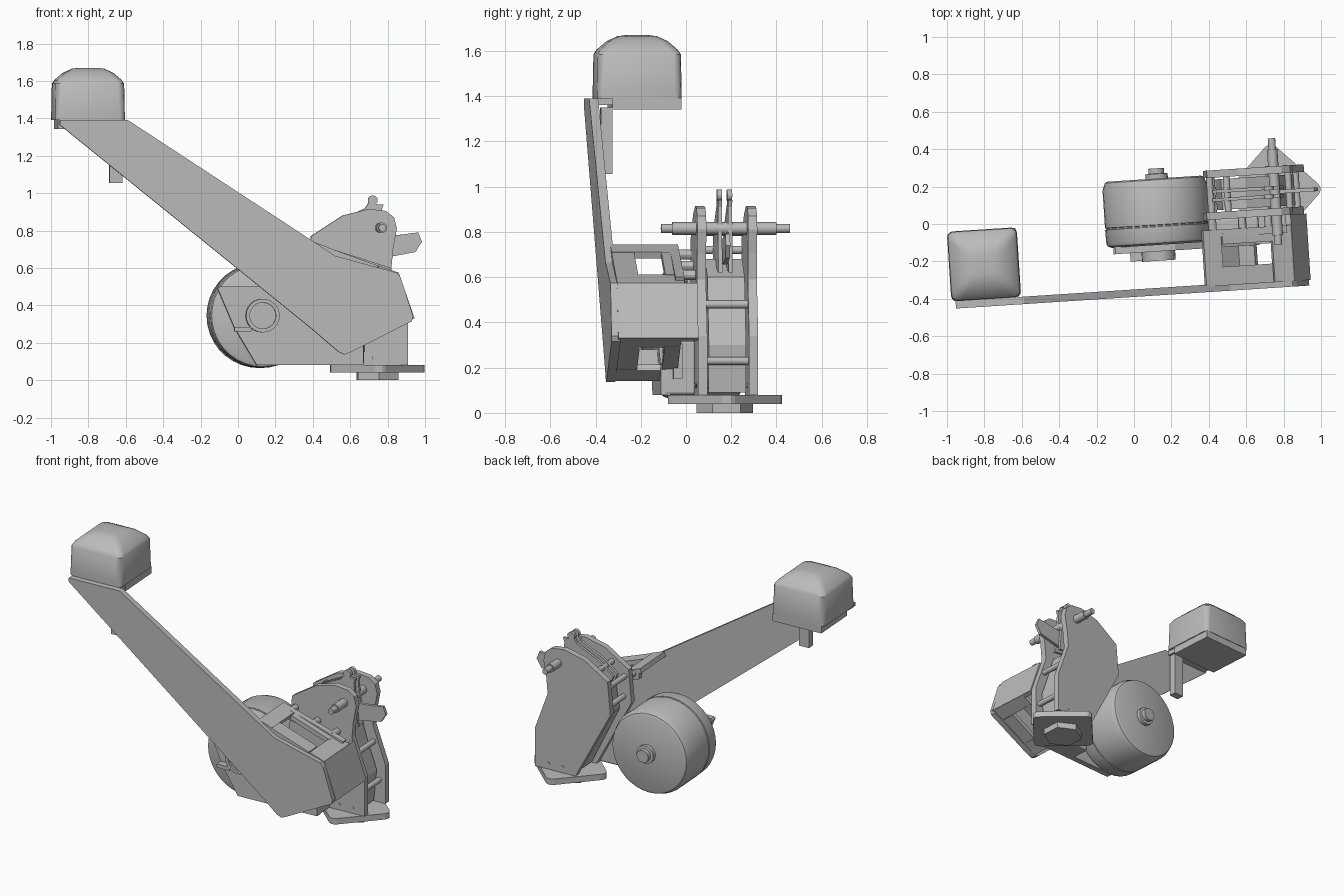
import bpy, bmesh, math
from mathutils import Matrix, Vector

if "Cube" in bpy.data.objects:
    bpy.data.objects.remove(bpy.data.objects["Cube"])

YAW = 0.065  # whole machine stands slightly turned

grey = bpy.data.materials.new("plain_grey")
grey.use_nodes = True
COLOUR = (0.5, 0.5, 0.5, 1)
grey.diffuse_color = COLOUR
grey.node_tree.nodes["Principled BSDF"].inputs["Base Color"].default_value = COLOUR


def finish(name, bm, depth=0.0, smooth=False, bevel=0.0):
    """Turn a bmesh into a named, yawed object centred on the given depth."""
    bmesh.ops.recalc_face_normals(bm, faces=bm.faces)
    mesh = bpy.data.meshes.new(name)
    bm.to_mesh(mesh)
    bm.free()
    mesh.materials.append(grey)
    ob = bpy.data.objects.new(name, mesh)
    bpy.context.collection.objects.link(ob)
    ob.location.y = depth
    ob.rotation_euler.z = YAW
    if bevel:
        mod = ob.modifiers.new("edge", "BEVEL")
        mod.width, mod.segments = bevel, 2
    if smooth:
        bpy.ops.object.select_all(action="DESELECT")
        ob.select_set(True)
        bpy.context.view_layer.objects.active = ob
        bpy.ops.object.shade_smooth_by_angle(angle=math.radians(30))
    return ob


def plate(name, outline, near, far, bevel=0.0):
    """Side profile (x, z) extruded from depth near to depth far."""
    bm = bmesh.new()
    half = (far - near) / 2
    face = bm.faces.new([bm.verts.new((x, -half, z)) for x, z in outline])
    ext = bmesh.ops.extrude_face_region(bm, geom=[face])
    moved = [v for v in ext["geom"] if isinstance(v, bmesh.types.BMVert)]
    bmesh.ops.translate(bm, verts=moved, vec=(0, 2 * half, 0))
    return finish(name, bm, (near + far) / 2, bevel=bevel)


def box(name, x0, x1, near, far, z0, z1, bevel=0.0):
    return plate(name, [(x0, z0), (x1, z0), (x1, z1), (x0, z1)], near, far, bevel)


def wall(name, p, q, near, far, thick=0.03):
    """Flat panel between two profile points, thickened to its right side."""
    p, q = Vector(p), Vector(q)
    d = (q - p).normalized() * thick
    n = Vector((d.y, -d.x))
    return plate(name, [p, q, q + n, p + n], near, far)


def lathe(name, cx, cz, rings, sides=32):
    """Turned part about the depth axis; rings are (radius, depth)."""
    mid = (rings[0][1] + rings[-1][1]) / 2
    bm = bmesh.new()
    loops = []
    for r, v in rings:
        loops.append([bm.verts.new((cx + r * math.cos(a), v - mid, cz + r * math.sin(a)))
                      for a in (2 * math.pi * i / sides for i in range(sides))])
    for a, b in zip(loops, loops[1:]):
        for i in range(sides):
            j = (i + 1) % sides
            bm.faces.new((a[i], a[j], b[j], b[i]))
    bm.faces.new(loops[0])
    bm.faces.new(loops[-1])
    return finish(name, bm, mid, smooth=True)


def rod(name, x, z, r, near, far, sides=16):
    return lathe(name, x, z, [(r, near), (r, far)], sides)


# Swivel base: hexagonal foot and diamond plate with cut corners
def foot(name, radius, z0, z1, sides, turn, corner):
    bm = bmesh.new()
    bmesh.ops.create_cone(bm, cap_ends=True, segments=sides, radius1=radius, radius2=radius,
                          depth=z1 - z0, matrix=Matrix.Rotation(turn, 4, "Z"))
    if corner:
        edges = [e for e in bm.edges if abs(e.verts[0].co.z - e.verts[1].co.z) > 0.01]
        bmesh.ops.bevel(bm, geom=edges, offset=corner, segments=3, profile=0.5, affect="EDGES")
    ob = finish(name, bm)
    ob.location = (0.745, 0.172, (z0 + z1) / 2)


foot("swivel_foot", 0.125, 0, 0.04, 6, 0, 0)
foot("base_plate", 0.27, 0.04, 0.08, 4, 0, 0.04)

# Twin side plates
side = [(0.62, 0.08), (0.91, 0.08), (0.91, 0.34), (0.82, 0.59), (0.83, 0.7), (0.85, 0.81),
        (0.835, 0.87), (0.79, 0.905), (0.7, 0.915), (0.56, 0.88), (0.39, 0.77), (0.37, 0.55)]
plate("front_side_plate", side, -0.005, 0.035)
plate("back_side_plate", side, 0.22, 0.26)
inner = [(0.64, 0.09), (0.84, 0.09), (0.86, 0.3), (0.79, 0.5), (0.76, 0.6), (0.6, 0.68),
         (0.47, 0.68), (0.44, 0.5)]
plate("inner_body", inner, 0.045, 0.21)
for i, (x, z) in enumerate([(0.87, 0.23), (0.83, 0.48), (0.41, 0.72), (0.42, 0.58), (0.5, 0.8)]):
    rod(f"spacer_rod_{i}", x, z, 0.018, 0.03, 0.225)
for x in (0.72, 0.82):
    rod("plate_screw", x, 0.12, 0.009, -0.008, 0.263, 8)

# Pivot pin through the side plates
lathe("pivot_pin", 0.755, 0.815, [(0.02, -0.16), (0.02, -0.11), (0.028, -0.11), (0.028, 0.35),
                                  (0.02, 0.35), (0.02, 0.41)], 16)

# Twin lever blades, tip eyes and thumb lever
blade = [(0.46, 0.66), (0.42, 0.76), (0.52, 0.84), (0.68, 0.92), (0.70, 0.95), (0.75, 0.94),
         (0.78, 0.94), (0.77, 0.91), (0.8, 0.62)]
for v in (0.10, 0.145):
    plate("lever_blade", blade, v - 0.009, v + 0.009)
    rod("blade_eye", 0.722, 0.962, 0.026, v - 0.011, v + 0.011)
plate("thumb_lever", [(0.74, 0.67), (0.79, 0.655), (0.95, 0.685), (0.985, 0.74), (0.965, 0.79),
                      (0.85, 0.775), (0.74, 0.77)], 0.112, 0.132)

# Drum with turned rim, seam and hubs
lathe("drum", 0.12, 0.345, [(0.25, -0.12), (0.272, -0.11), (0.278, -0.095), (0.28, -0.022),
                            (0.273, -0.02), (0.273, -0.014), (0.28, -0.012), (0.28, 0.19),
                            (0.265, 0.228), (0.25, 0.235)], 36)
lathe("drum_back_hub", 0.12, 0.345, [(0.06, 0.23), (0.06, 0.26), (0.042, 0.262), (0.042, 0.29)], 20)
lathe("drum_front_hub", 0.13, 0.345, [(0.09, -0.11), (0.09, -0.205), (0.07, -0.205), (0.07, -0.19)], 24)

# Drum bracket and housing block
plate("drum_bracket", [(-0.11, 0.49), (-0.02, 0.28), (0.1, 0.08), (0.67, 0.08), (0.67, 0.2),
                       (0.4, 0.38), (0.22, 0.5), (-0.1, 0.5)], -0.155, -0.115)
box("bracket_fin", -0.02, 0.07, -0.2, -0.15, 0.26, 0.285)
box("housing_block", 0.42, 0.67, -0.14, 0.0, 0.08, 0.32, 0.012)
box("housing_rib", 0.66, 0.68, -0.1, -0.06, 0.15, 0.31)

# Long arm
plate("arm", [(-0.955, 1.39), (-0.955, 1.365), (0.4, 0.27), (0.54, 0.15), (0.57, 0.137), (0.6, 0.148),
              (0.93, 0.315), (0.938, 0.34), (0.87, 0.55), (0.85, 0.575), (0.52, 0.665), (-0.59, 1.39)],
      -0.39, -0.35)

# Box section behind the arm, with windows in its top and bottom panels
TL, TR, R, B, BL = (0.38, 0.745), (0.85, 0.575), (0.935, 0.33), (0.57, 0.14), (0.42, 0.265)


def windowed(name, p, q, far, win0, win1, cut_near, cut_far):
    p, q = Vector(p), Vector(q)
    a, b = p.lerp(q, win0), p.lerp(q, win1)
    wall(name + "_near", a, b, -0.36, cut_near)
    wall(name + "_far", a, b, cut_far, far)
    wall(name + "_start", p, a, -0.36, far)
    wall(name + "_end", b, q, -0.36, far)


windowed("top_panel", TL, TR, -0.06, 0.2, 0.78, -0.26, -0.14)
windowed("bottom_panel", R, B, -0.08, 0.22, 0.75, -0.26, -0.15)
wall("end_panel", TR, R, -0.36, -0.005)
wall("lower_panel", B, BL, -0.36, -0.1, 0.02)

# Guide rail and connecting blocks beside the front side plate
plate("guide_rail", [(0.38, 0.74), (0.38, 0.67), (0.8, 0.56), (0.82, 0.6)], -0.1, -0.06)
for x, z in ((0.42, 0.7), (0.58, 0.65), (0.72, 0.61)):
    rod("rail_link", x, z, 0.022, -0.08, 0.0, 12)

# Head: rounded square body with a domed cap
def rounded_square(bm, half, r, z):
    verts = []
    for k in range(4):
        for s in range(4):
            a = math.pi / 2 * (k + s / 3)
            sx = 1 if k in (0, 3) else -1
            sy = 1 if k < 2 else -1
            verts.append(bm.verts.new((sx * (half - r) + r * math.cos(a),
                                       sy * (half - r) + r * math.sin(a), z)))
    return verts


def head(name, cx, cy, levels):
    bm = bmesh.new()
    loops = [rounded_square(bm, *lv) for lv in levels]
    for a, b in zip(loops, loops[1:]):
        for i in range(len(a)):
            j = (i + 1) % len(a)
            bm.faces.new((a[i], a[j], b[j], b[i]))
    bm.faces.new(loops[0])
    bm.faces.new(loops[-1])
    ob = finish(name, bm, smooth=True)
    ob.location = (cx, cy, 0)


head("head", -0.802, -0.216, [(0.187, 0.03, 1.39), (0.187, 0.03, 1.42), (0.184, 0.035, 1.585),
                              (0.172, 0.04, 1.605), (0.13, 0.04, 1.643), (0.085, 0.035, 1.665),
                              (0.05, 0.03, 1.67)])
box("head_base", -0.975, -0.625, -0.285, 0.02, 1.342, 1.392)
box("head_mount", -0.94, -0.62, -0.35, -0.28, 1.36, 1.392)
box("head_post", -0.69, -0.62, -0.335, -0.285, 1.055, 1.35)
